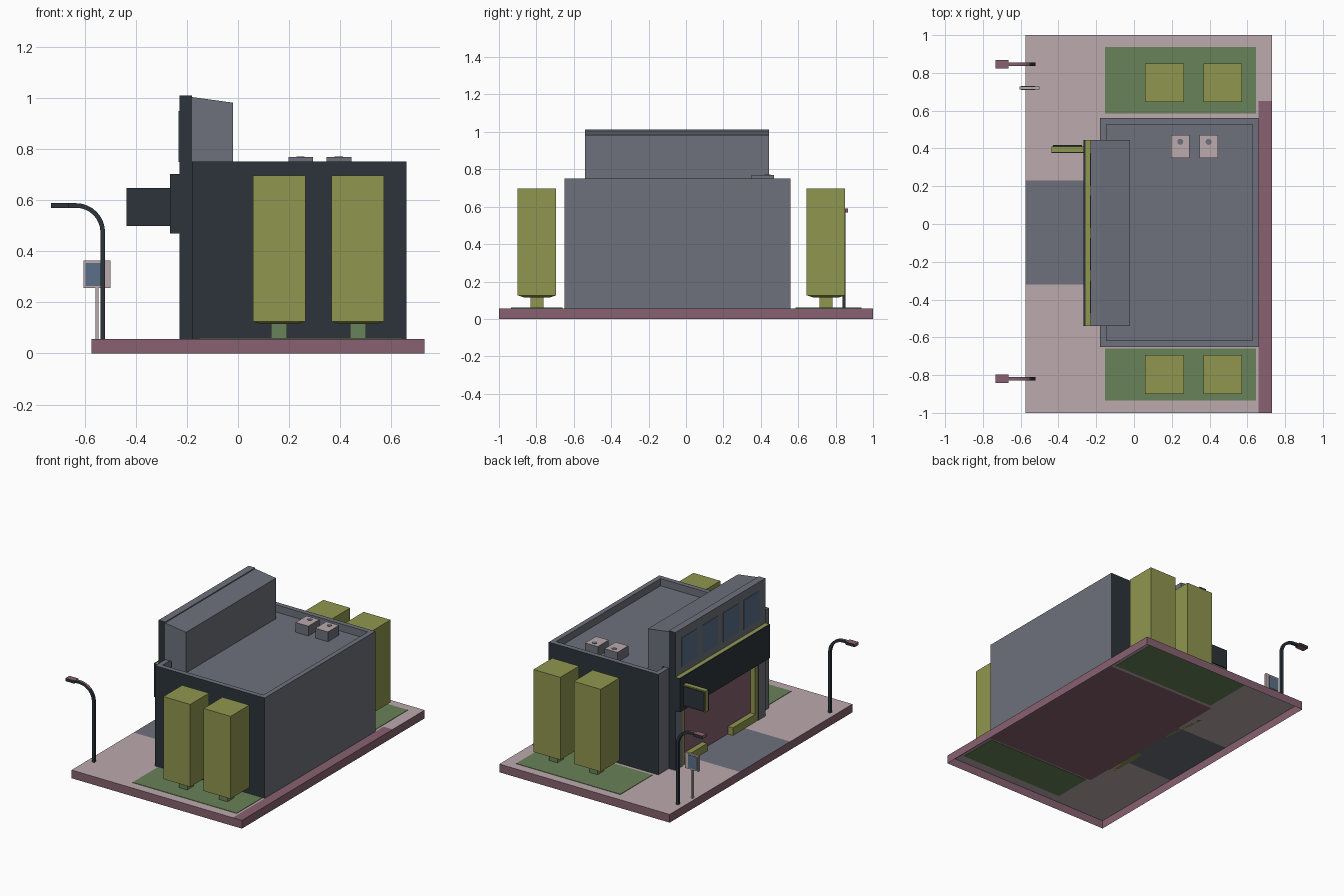
import bpy, bmesh, math
from mathutils import Vector

if "Cube" in bpy.data.objects:
    bpy.data.objects.remove(bpy.data.objects["Cube"])


def material(name, code):
    def lin(c):
        return c / 12.92 if c < 0.04045 else ((c + 0.055) / 1.055) ** 2.4
    m = bpy.data.materials.new(name)
    m.diffuse_color = [lin(int(code[i:i + 2], 16) / 255) for i in (0, 2, 4)] + [1]
    m.use_nodes = True
    m.node_tree.nodes["Principled BSDF"].inputs["Base Color"].default_value = m.diffuse_color
    return m


NAMES = ["gray", "dark", "olive", "purple", "pink", "green", "blue"]
CODES = ["6d717b", "2c343b", "90964f", "886170", "bcaaad", "688259", "5b7089"]
MATS = [material(n, c) for n, c in zip(NAMES, CODES)]
GRAY, DARK, OLIVE, PURPLE, PINK, GREEN, BLUE = range(7)


def finish(name, bm, fix=True):
    if fix:
        bmesh.ops.recalc_face_normals(bm, faces=bm.faces)
    me = bpy.data.meshes.new(name)
    bm.to_mesh(me)
    bm.free()
    for m in MATS:
        me.materials.append(m)
    ob = bpy.data.objects.new(name, me)
    bpy.context.collection.objects.link(ob)
    return ob


def paint(bm, mat, sides):
    # sides maps an axis direction such as "-x" to a colour
    bm.normal_update()
    for f in bm.faces:
        f.material_index = mat
        for key, m in sides.items():
            if f.normal["xyz".index(key[1])] * (1 if key[0] == "+" else -1) > 0.7:
                f.material_index = m


def box(name, x, y, z, mat, sides={}):
    bm = bmesh.new()
    bmesh.ops.create_cube(bm, size=1)
    for v in bm.verts:
        v.co = [r[0] if c < 0 else r[1] for r, c in zip((x, y, z), v.co)]
    paint(bm, mat, sides)
    return finish(name, bm)


Y_DARK = {"+y": DARK, "-y": DARK}
G = 0.057      # ground level
MID = -0.0475  # centre line of the shop front

# Ground slab: top grid coloured by region, skirt around, open below
xs = [-0.575, -0.18, 0.66, 0.73]
ys = [-1, -0.65, -0.32, 0.23, 0.56, 0.65, 1]
bm = bmesh.new()
grid = [[bm.verts.new((x, y, G)) for y in ys] for x in xs]
for i in range(len(xs) - 1):
    for j in range(len(ys) - 1):
        f = bm.faces.new((grid[i][j], grid[i + 1][j], grid[i + 1][j + 1], grid[i][j + 1]))
        c = f.calc_center_median()
        f.material_index = PINK
        if c.x < -0.18 and -0.32 < c.y < 0.23:
            f.material_index = GRAY
        elif c.x > 0.66 and c.y < 0.65 or -0.18 < c.x < 0.66 and -0.65 < c.y < 0.56:
            f.material_index = PURPLE
rim = [e for e in bm.edges if e.is_boundary]
ext = bmesh.ops.extrude_edge_only(bm, edges=rim)["geom"]
for g in ext:
    if isinstance(g, bmesh.types.BMVert):
        g.co.z = 0
    elif isinstance(g, bmesh.types.BMFace):
        g.material_index = PURPLE
finish("ground_slab", bm)

# Main building with sunken roof, open at the floor
bm = bmesh.new()
bmesh.ops.create_cube(bm, size=1)
for v in bm.verts:
    v.co = (-0.18 if v.co.x < 0 else 0.66, -0.65 if v.co.y < 0 else 0.56,
            G if v.co.z < 0 else 0.752)
bm.normal_update()
paint(bm, GRAY, Y_DARK)
top = [f for f in bm.faces if f.normal.z > 0.9]
bmesh.ops.delete(bm, geom=[f for f in bm.faces if f.normal.z < -0.9], context="FACES_ONLY")
bmesh.ops.inset_region(bm, faces=top, thickness=0.048)
deep = bmesh.ops.extrude_face_region(bm, geom=top)["geom"]
bmesh.ops.translate(bm, vec=(0, 0, -0.05), verts=[g for g in deep if isinstance(g, bmesh.types.BMVert)])
bmesh.ops.delete(bm, geom=top, context="FACES_ONLY")
finish("building_shell", bm, False)

# Shop front: two columns, tall upper wall, recessed glazing
F0, F1 = -0.23, -0.18
YL, YR = MID - 0.4925, MID + 0.4925
box("upper_wall", (F0, F1), (YL, YR), (0.48, 1.012), GRAY, Y_DARK)
box("shop_glazing", (-0.188, F1), (YL + 0.07, YR - 0.07), (G, 0.48), PURPLE)
for s, side in ((-1, "left"), (1, "right")):
    def span(a, b):
        return sorted((MID + s * a, MID + s * b))
    box("column_" + side, (F0, F1), span(0.415, 0.4925), (G, 0.48), GRAY, Y_DARK)
    box("window_trim_" + side, (F0 + 0.004, -0.19), span(0.385, 0.415), (G, 0.48), OLIVE)
    box("window_sill_" + side, (F0 + 0.002, -0.19), span(0.14, 0.386), (G, 0.11), OLIVE)
for i in range(4):
    y = MID + (i - 1.5) * 0.225
    box("upper_window", (F0 - 0.003, F0), (y - 0.085, y + 0.085), (0.75, 0.95), BLUE)

# Fascia board and projecting sign
box("fascia_board", (-0.258, F0), (YL, YR), (0.47, 0.703), OLIVE, Y_DARK)
box("fascia_front", (-0.267, -0.258), (YL, YR), (0.47, 0.703), DARK)
box("blade_sign", (-0.437, -0.26), (0.382, 0.41), (0.5, 0.648), OLIVE)
box("blade_sign_face", (-0.437, -0.267), (0.375, 0.382), (0.5, 0.648), DARK)
box("blade_sign_face", (-0.43, -0.274), (0.41, 0.418), (0.508, 0.64), DARK)

# Sloped housing behind the upper wall
bm = bmesh.new()
prof = [(-0.18, 0.752), (-0.02, 0.752), (-0.02, 0.983), (-0.18, 1.005)]
f = bm.faces.new([bm.verts.new((x, YL, z)) for x, z in prof])
ext = bmesh.ops.extrude_face_region(bm, geom=[f])["geom"]
bmesh.ops.translate(bm, vec=(0, YR - YL, 0), verts=[g for g in ext if isinstance(g, bmesh.types.BMVert)])
finish("rear_housing", bm)
# the housing stands on the sunken roof
box("housing_base", (-0.13, -0.02), (YL, YR), (0.702, 0.752), GRAY)

# Roof units with fans
for x in (0.197, 0.347):
    box("roof_unit", (x, x + 0.097), (0.35, 0.47), (0.702, 0.77), GRAY, {"+z": PINK})
    bm = bmesh.new()
    bmesh.ops.create_cone(bm, cap_ends=True, segments=12, radius1=0.016, radius2=0.016, depth=0.004)
    bmesh.ops.translate(bm, vec=(x + 0.048, 0.435, 0.771), verts=bm.verts)
    paint(bm, GRAY, {})
    finish("roof_fan", bm)

# Lawns and box trees on both sides
for y0, y1, ty in ((0.585, 0.937, 0.748), (-0.935, -0.66, -0.797)):
    box("lawn", (-0.153, 0.645), (y0, y1), (G - 0.002, G + 0.003), GREEN)
    for x in (0.161, 0.47):
        box("tree_trunk", (x - 0.032, x + 0.032), (ty - 0.034, ty + 0.034), (G, 0.122),
            OLIVE, {"+y": GREEN, "-y": GREEN})
        bm = bmesh.new()
        rings = []
        for r, z in ((0.07, 0.115), (0.103, 0.126), (0.103, 0.697)):
            rings.append([bm.verts.new((x + a * r, ty + b * r, z))
                          for a, b in ((-1, -1), (1, -1), (1, 1), (-1, 1))])
        for lo, hi in zip(rings, rings[1:]):
            for k in range(4):
                bm.faces.new((lo[k], lo[k - 3], hi[k - 3], hi[k]))
        bm.faces.new(rings[0])
        bm.faces.new(rings[-1])
        paint(bm, OLIVE, {})
        finish("tree_crown", bm)

# Street lamps: square tube swept along an arc, flat head
path = [(-0.53, G, 0)]
for k in range(9):
    a = math.radians(90 * k / 8)
    path.append((-0.635 + 0.105 * math.cos(a), 0.475 + 0.105 * math.sin(a), a))
path.append((-0.67, 0.58, math.pi / 2))
for y in (0.845, -0.82):
    bm = bmesh.new()
    rings = []
    for x, z, a in path:
        n = Vector((math.cos(a), 0, math.sin(a))) * 0.009
        rings.append([bm.verts.new(Vector((x, y + b * 0.009, z)) + n * c)
                      for b, c in ((-1, -1), (1, -1), (1, 1), (-1, 1))])
    for lo, hi in zip(rings, rings[1:]):
        for k in range(4):
            bm.faces.new((lo[k], lo[k - 3], hi[k - 3], hi[k]))
    bm.faces.new(rings[-1])
    bmesh.ops.recalc_face_normals(bm, faces=bm.faces)
    paint(bm, DARK, {"+z": PURPLE})
    finish("lamp_pole", bm)
    box("lamp_head", (-0.733, -0.665), (y - 0.022, y + 0.022), (0.57, 0.59), PURPLE, Y_DARK)

# Street notice on a post
box("notice_post", (-0.559, -0.546), (0.713, 0.725), (G, 0.27), PINK)
box("notice_board", (-0.606, -0.5), (0.713, 0.727), (0.256, 0.364), PINK)
for y in (0.71, 0.727):
    box("notice_panel", (-0.597, -0.525), (y, y + 0.003), (0.265, 0.355), BLUE)
